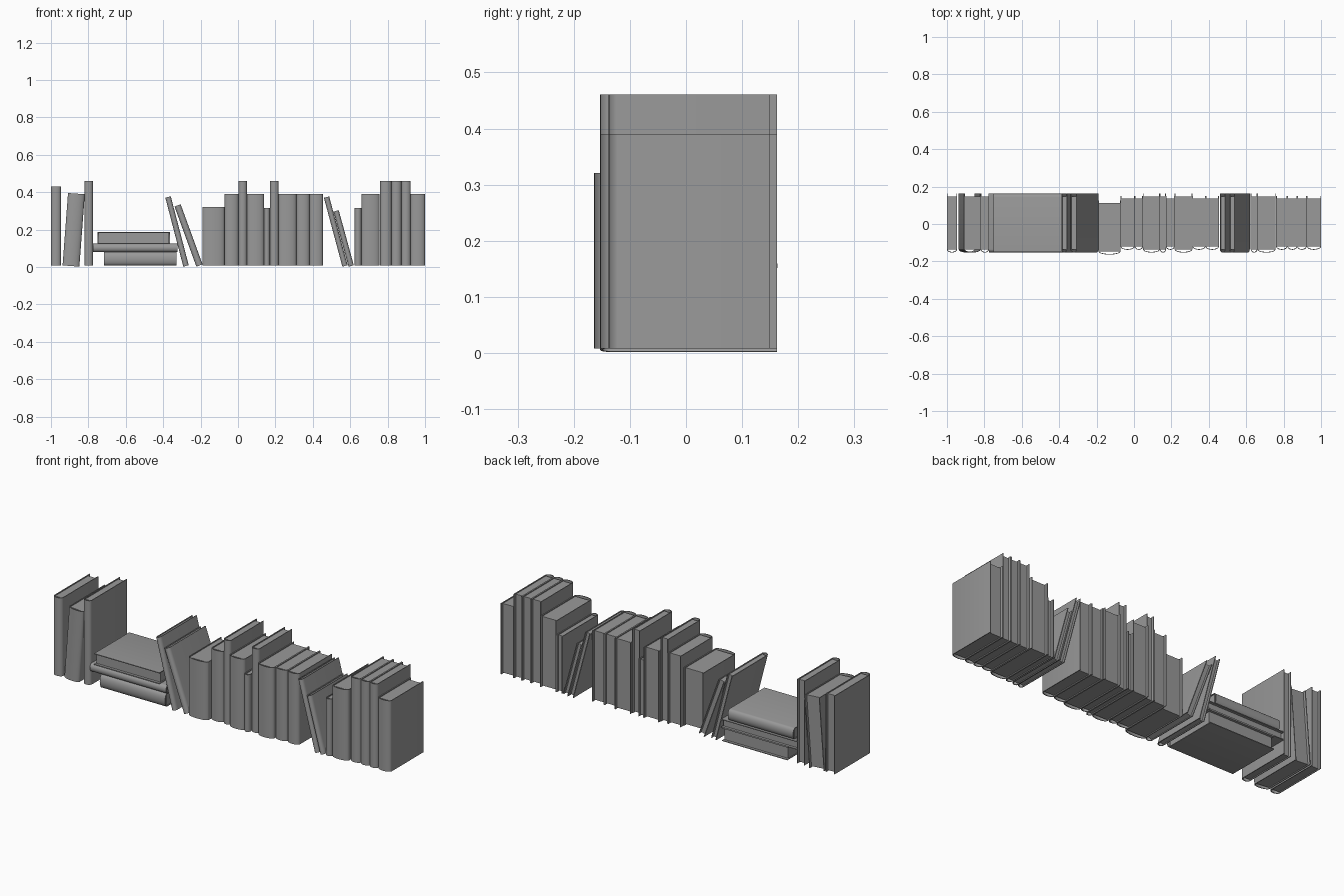
import bpy, bmesh, math
from mathutils import Matrix, Vector

cube = bpy.data.objects.get("Cube")
if cube:
    bpy.data.objects.remove(cube, do_unlink=True)

grey = bpy.data.materials.new("book grey")
grey.use_nodes = True
colour = (0.32, 0.32, 0.32, 1)
grey.diffuse_color = colour
grey.node_tree.nodes["Principled BSDF"].inputs["Base Color"].default_value = colour

BOARD = 0.004    # cover thickness
BULGE = 0.018    # how far the spine rounds outwards
FLOOR = 0.008    # underside of the upright books


def finish(name, bm, matrix):
    bmesh.ops.recalc_face_normals(bm, faces=bm.faces)
    mesh = bpy.data.meshes.new(name)
    bm.to_mesh(mesh)
    bm.free()
    mesh.materials.append(grey)
    obj = bpy.data.objects.new(name, mesh)
    obj.matrix_world = matrix
    bpy.context.collection.objects.link(obj)
    return obj


def outline(half, back, hinge, bulge):
    """Open U shape: straight boards joined by a rounded spine."""
    pts = [(-half, back), (-half, hinge)]
    for i in range(1, 10):
        a = math.pi * i / 10
        pts.append((-half * math.cos(a), hinge - bulge * math.sin(a)))
    return pts + [(half, hinge), (half, back)]


def book(name, thick, height, back, hinge, matrix):
    # Cover: the U strip extruded to the full height
    outer = outline(thick / 2, back, hinge, BULGE)
    inner = outline(thick / 2 - BOARD, back, hinge, BULGE - BOARD)
    bm = bmesh.new()
    rings = [[bm.verts.new((x, y, z)) for x, y in line]
             for line, z in ((outer, 0), (outer, height), (inner, height), (inner, 0))]
    for k in range(4):
        a, b = rings[k], rings[(k + 1) % 4]
        for i in range(len(a) - 1):
            bm.faces.new((a[i], a[i + 1], b[i + 1], b[i]))
    for end in (0, -1):
        bm.faces.new([r[end] for r in rings])
    cover = finish(name + "_cover", bm, matrix)
    bpy.ops.object.select_all(action='DESELECT')
    bpy.context.view_layer.objects.active = cover
    cover.select_set(True)
    bpy.ops.object.shade_smooth_by_angle(angle=math.radians(40))

    # Pages: a block set back inside the cover
    y0, y1 = hinge, back - 0.014
    bm = bmesh.new()
    bmesh.ops.create_cube(bm, size=1)
    bmesh.ops.scale(bm, verts=bm.verts,
                    vec=(thick - 2 * BOARD, y1 - y0, height - 0.01))
    bmesh.ops.translate(bm, verts=bm.verts,
                        vec=Vector((0, (y0 + y1) / 2, height / 2)))
    finish(name + "_pages", bm, matrix)


# Upright books: left edge, right edge, top, back, hinge
DEEP, SHORT, FORWARD = (0.162, -0.135), (0.15, -0.12), (0.125, -0.146)
uprights = [
    (-1.0, -0.946, 0.43, DEEP), (-0.82, -0.775, 0.461, DEEP),
    (-0.19, -0.072, 0.321, FORWARD), (-0.072, 0.003, 0.39, SHORT),
    (0.003, 0.048, 0.461, SHORT), (0.048, 0.139, 0.39, DEEP),
    (0.139, 0.171, 0.316, DEEP), (0.171, 0.217, 0.461, SHORT),
    (0.217, 0.312, 0.39, DEEP), (0.312, 0.383, 0.39, SHORT),
    (0.383, 0.454, 0.39, SHORT), (0.624, 0.66, 0.316, DEEP),
    (0.66, 0.757, 0.39, DEEP), (0.76, 0.82, 0.461, SHORT),
    (0.82, 0.873, 0.461, SHORT), (0.873, 0.923, 0.461, SHORT),
    (0.923, 1.0, 0.39, SHORT),
]
for n, (x0, x1, top, (back, hinge)) in enumerate(uprights, 1):
    book(f"upright_book_{n}", x1 - x0, top - FLOOR, back, hinge,
         Matrix.Translation(((x0 + x1) / 2, 0, FLOOR)))

# Leaning books: centre of the foot, thickness, length, tilt in degrees
leaning = [
    (-0.893, 0.09, 0.388, 4.3),
    (-0.278, 0.03, 0.381, -14.6), (-0.206, 0.035, 0.342, -20),
    (0.572, 0.029, 0.381, -15), (0.605, 0.029, 0.305, -15.3),
]
for n, (x, thick, length, tilt) in enumerate(leaning, 1):
    a = math.radians(tilt)
    lift = 0.002 + thick / 2 * abs(math.sin(a))
    book(f"leaning_book_{n}", thick, length, *DEEP,
         Matrix.Translation((x, 0, lift)) @ Matrix.Rotation(a, 4, 'Y'))

# Flat stack: left edge, right edge, bottom, top, spine turned to the back
stack = [
    (-0.717, -0.328, 0.008, 0.08, False),
    (-0.776, -0.323, 0.08, 0.125, False),
    (-0.752, -0.363, 0.125, 0.186, True),
]
for n, (x0, x1, z0, z1, turned) in enumerate(stack, 1):
    lay = Matrix.Rotation(math.pi / 2, 4, 'Y')
    start = x0
    if turned:
        lay = Matrix.Rotation(math.pi, 4, 'Z') @ lay
        start = x1
    back, hinge = (0.15, -0.145) if turned else DEEP
    book(f"stacked_book_{n}", z1 - z0, x1 - x0, back, hinge,
         Matrix.Translation((start, 0, (z0 + z1) / 2)) @ lay)
